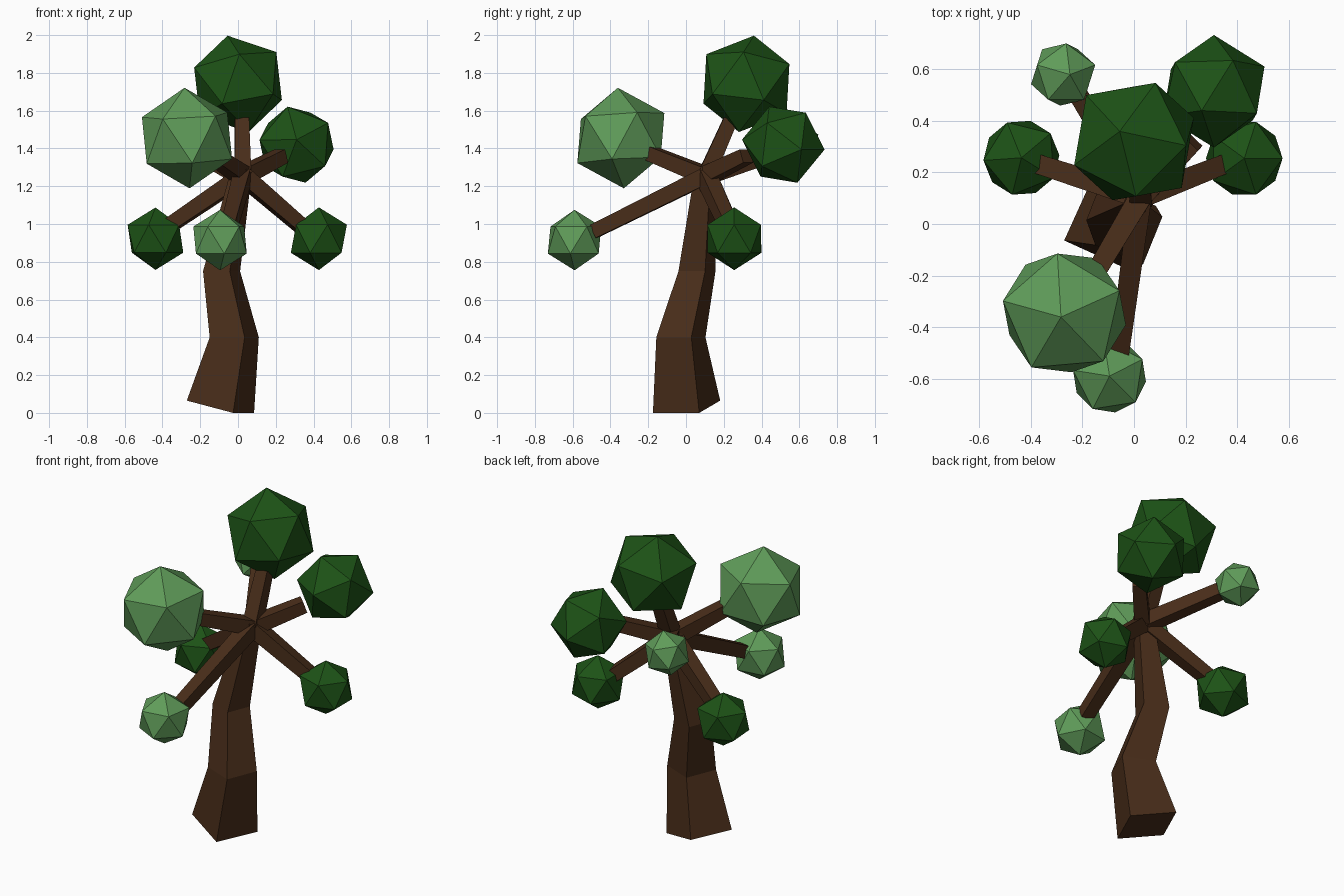
import bpy, bmesh, math
from mathutils import Vector, Matrix

if "Cube" in bpy.data.objects:
    bpy.data.objects.remove(bpy.data.objects["Cube"])


def material(name, rgb):
    m = bpy.data.materials.new(name)
    m.diffuse_color = (*rgb, 1)
    m.use_nodes = True
    m.node_tree.nodes["Principled BSDF"].inputs["Base Color"].default_value = m.diffuse_color
    return m


BARK = material("bark", (0.065, 0.026, 0.010))
DARK = material("dark_leaf", (0.012, 0.085, 0.008))
LIGHT = material("light_leaf", (0.115, 0.33, 0.10))


def add_object(name, bm, mat):
    bmesh.ops.recalc_face_normals(bm, faces=bm.faces)
    me = bpy.data.meshes.new(name)
    bm.to_mesh(me)
    bm.free()
    me.materials.append(mat)
    ob = bpy.data.objects.new(name, me)
    bpy.context.collection.objects.link(ob)
    return ob


def loft(name, rings, mat):
    """Skin a list of four-point rings and cap both ends."""
    bm = bmesh.new()
    loops = [[bm.verts.new(p) for p in ring] for ring in rings]
    for a, b in zip(loops, loops[1:]):
        for i in range(4):
            j = (i + 1) % 4
            bm.faces.new((a[i], a[j], b[j], b[i]))
    bm.faces.new(loops[0])
    bm.faces.new(loops[-1])
    return add_object(name, bm, mat)


def square(cx, cy, z, u, v, tilt=0):
    """Square ring from its centre and front corner offset; rear-left side raised by tilt."""
    offs = [(u, v, 0), (-v, u, 0), (-u, -v, tilt), (v, -u, tilt)]
    return [(cx + x, cy + y, z + t) for x, y, t in offs]


def branch(name, end, w0=0.088, w1=0.075):
    start, end = HUB, Vector(end)
    q = (end - start).to_track_quat('Z', 'Y')
    corners = [(-1, -1), (1, -1), (1, 1), (-1, 1)]
    rings = [[p + q @ Vector((x * w / 2, y * w / 2, 0)) for x, y in corners]
             for p, w in ((start, w0), (end, w1))]
    loft(name, rings, BARK)


def leaf_ball(name, centre, r, mat, pole, side):
    """Icosahedron with one corner towards pole and a neighbouring corner towards side."""
    z = Vector(pole).normalized()
    s = Vector(side)
    x = (s - z * s.dot(z)).normalized()
    y = z.cross(x)
    rot = Matrix((x, y, z)).transposed()
    rz, rr = 1 / math.sqrt(5), 2 / math.sqrt(5)
    pts = [Vector((0, 0, 1)), Vector((0, 0, -1))]
    for k in range(5):
        for h, shift in ((rz, 0), (-rz, 0.5)):
            a = math.tau * (k + shift) / 5
            pts.append(Vector((rr * math.cos(a), rr * math.sin(a), h)))
    bm = bmesh.new()
    for p in pts:
        bm.verts.new(Vector(centre) + rot @ p * r)
    bmesh.ops.convex_hull(bm, input=bm.verts)
    add_object(name, bm, mat)


def azimuth(deg):
    a = math.radians(deg)
    return (math.cos(a), math.sin(a), 0)


# Bent four-sided trunk with a slanted foot
HUB = Vector((0.025, 0.105, 1.255))
loft("trunk", [
    square(-0.093, 0.003, 0.0, 0.067, -0.178, 0.065),
    square(-0.02, -0.027, 0.40, 0.055, -0.13),
    square(-0.087, 0.058, 0.75, 0.043, -0.098),
    square(0.02, 0.105, 1.29, 0.025, -0.056),
], BARK)

# Branches radiating from the hub
for name, end in [
    ("branch_top", (0.02, 0.235, 1.55)),
    ("branch_front_left", (-0.15, -0.19, 1.375)),
    ("branch_back_right", (0.23, 0.32, 1.36)),
    ("branch_low_left", (-0.365, 0.23, 0.99)),
    ("branch_low_right", (0.345, 0.23, 0.98)),
    ("branch_low_front", (-0.055, -0.49, 0.96)),
    ("branch_back_left", (-0.215, 0.50, 1.385)),
]:
    branch(name, end)

# Leaf balls
UP = (0, 0, 1)
for name, c, r, mat, pole, side in [
    ("leaves_top", (0.0, 0.32, 1.742), 0.264, DARK, (-0.21, 0.15, 0.966), (0, -0.735, 0.68)),
    ("leaves_front_left", (-0.27, -0.345, 1.455), 0.267, LIGHT, (-0.05, -0.06, 1), azimuth(95)),
    ("leaves_back_right", (0.31, 0.515, 1.42), 0.22, DARK, (0, 0.215, -0.026), (0.2, 0.098, -0.026)),
    ("leaves_low_left", (-0.437, 0.257, 0.922), 0.165, DARK, UP, azimuth(40)),
    ("leaves_low_right", (0.428, 0.255, 0.922), 0.166, DARK, UP, azimuth(0)),
    ("leaves_low_front", (-0.095, -0.59, 0.915), 0.16, LIGHT, UP, azimuth(27)),
    ("leaves_back_left", (-0.275, 0.58, 1.415), 0.135, LIGHT, (0.2, 0, 1), azimuth(90)),
]:
    leaf_ball(name, c, r, mat, pole, side)
